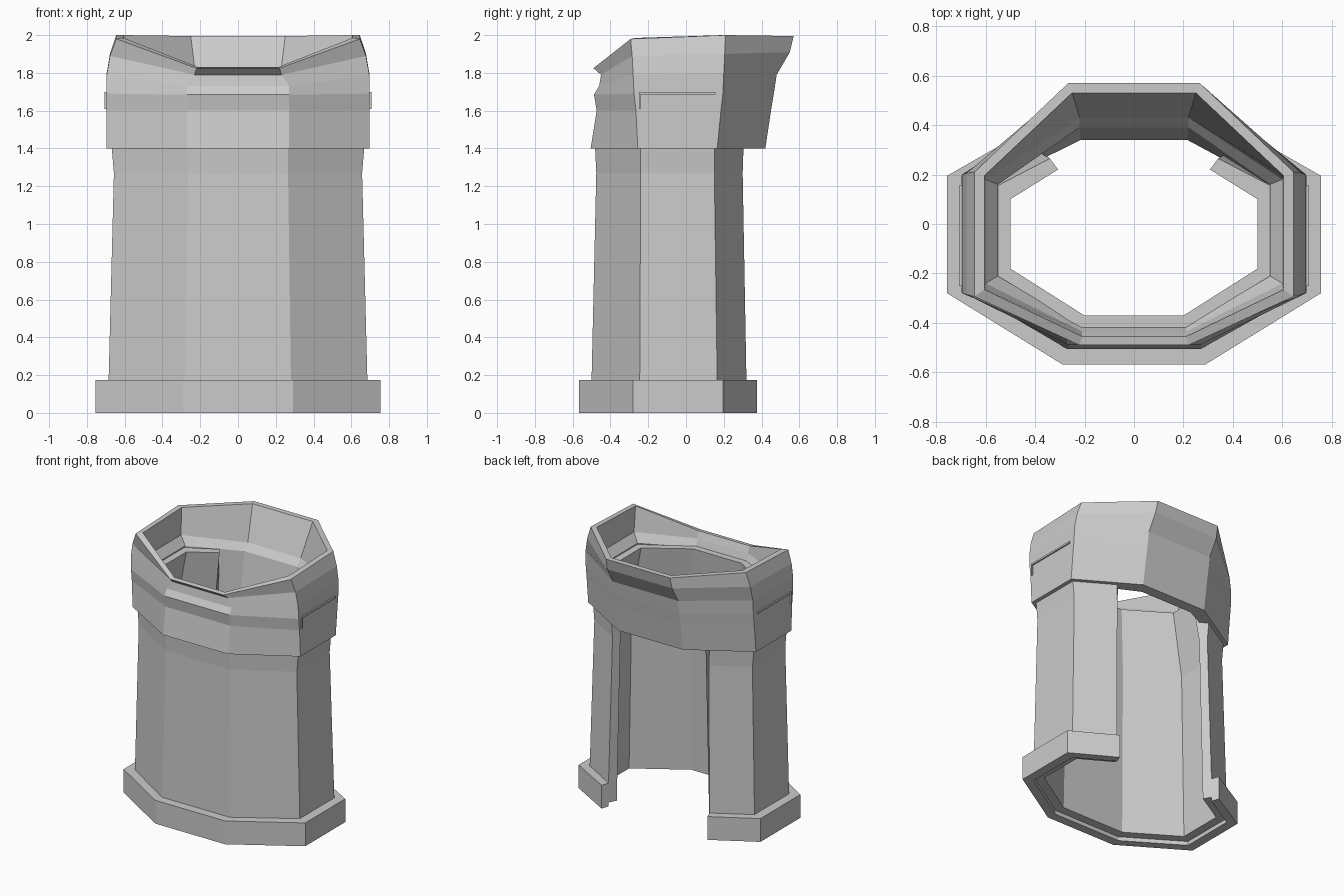
import bpy, bmesh


def loft(name, levels, closed):
    """Each level lists (x, y, z) for one half; mirrored in x, then skinned
    around a closed profile (outside up, inside down)."""
    bm = bmesh.new()
    rings = []
    for half in levels:
        pts = list(half) + [(-x, y, z) for x, y, z in reversed(half)]
        rings.append([bm.verts.new(p) for p in pts])
    n = len(rings[0])
    for i, a in enumerate(rings):
        b = rings[(i + 1) % len(rings)]
        for j in range(n if closed else n - 1):
            k = (j + 1) % n
            bm.faces.new((a[j], a[k], b[k], b[j]))
    if not closed:
        for j in (0, n - 1):
            bm.faces.new([r[j] for r in rings])
    bmesh.ops.recalc_face_normals(bm, faces=bm.faces)
    me = bpy.data.meshes.new(name)
    bm.to_mesh(me)
    bm.free()
    ob = bpy.data.objects.new(name, me)
    bpy.context.collection.objects.link(ob)
    return ob


def box(name, lo, hi):
    bpy.ops.mesh.primitive_cube_add(
        size=1, location=[(a + b) / 2 for a, b in zip(lo, hi)])
    ob = bpy.context.object
    ob.name = name
    ob.scale = [b - a for a, b in zip(lo, hi)]
    return ob


def at(z, section):
    return [(x, y, z) for x, y in section]


# half sections from the open back edge round to the front
plinth_out = [(.44, .375), (.755, .195), (.755, -.28), (.29, -.567)]
low_out = [(.42, .32), (.685, .165), (.685, -.245), (.28, -.5)]
mid_out = [(.40, .30), (.657, .15), (.657, -.24), (.265, -.475)]
top_out = [(.41, .305), (.67, .15), (.67, -.24), (.265, -.482)]
lip_out = [(.34, .265), (.58, .14), (.58, -.21), (.22, -.42)]
lip_in = [(.307, .22), (.5, .1), (.5, -.18), (.2, -.37)]
mid_in = [(.37, .25), (.595, .12), (.595, -.205), (.25, -.415)]
low_in = [(.39, .265), (.62, .13), (.62, -.21), (.26, -.435)]

# thin wall with plinth and inward lip, open at the back
loft("body_wall", [
    at(0, plinth_out), at(.175, plinth_out), at(.175, low_out),
    at(1.27, mid_out), at(1.42, top_out), at(1.73, lip_out),
    at(1.73, lip_in), at(1.27, mid_in),
    at(.03, low_in), at(.03, low_out), at(0, low_out)], False)

# flared collar: front, side front, side back, back
loft("collar", [
    [(.27, -.505, 1.4), (.697, -.255, 1.4), (.697, .165, 1.4), (.27, .42, 1.4)],
    [(.27, -.473, 1.6), (.697, -.265, 1.6), (.697, .185, 1.6), (.27, .45, 1.6)],
    [(.27, -.487, 1.685), (.697, -.275, 1.69), (.697, .195, 1.69), (.27, .465, 1.69)],
    [(.27, -.46, 1.73), (.695, -.28, 1.79), (.695, .2, 1.8), (.27, .48, 1.79)],
    [(.23, -.45, 1.79), (.678, -.285, 1.89), (.678, .205, 1.9), (.27, .55, 1.91)],
    [(.22, -.49, 1.825), (.645, -.293, 1.98), (.645, .21, 2.0), (.265, .57, 1.995)],
    [(.21, -.455, 1.83), (.605, -.265, 1.985), (.605, .195, 2.0), (.25, .53, 1.995)],
    [(.21, -.435, 1.78), (.6, -.24, 1.8), (.6, .18, 1.8), (.22, .43, 1.75)],
    [(.21, -.415, 1.72), (.55, -.21, 1.74), (.55, .16, 1.74), (.22, .39, 1.7)],
    [(.235, -.45, 1.4), (.63, -.225, 1.4), (.63, .135, 1.4), (.215, .34, 1.4)],
], True)

# thin raised seam on each side of the collar
for side, s in (("left", -1), ("right", 1)):
    x0, x1 = sorted((s * .685, s * .707))
    box(f"seam_{side}", (x0, -.25, 1.685), (x1, .155, 1.698))
    box(f"seam_tail_{side}", (x0, -.25, 1.61), (x1, -.24, 1.69))
